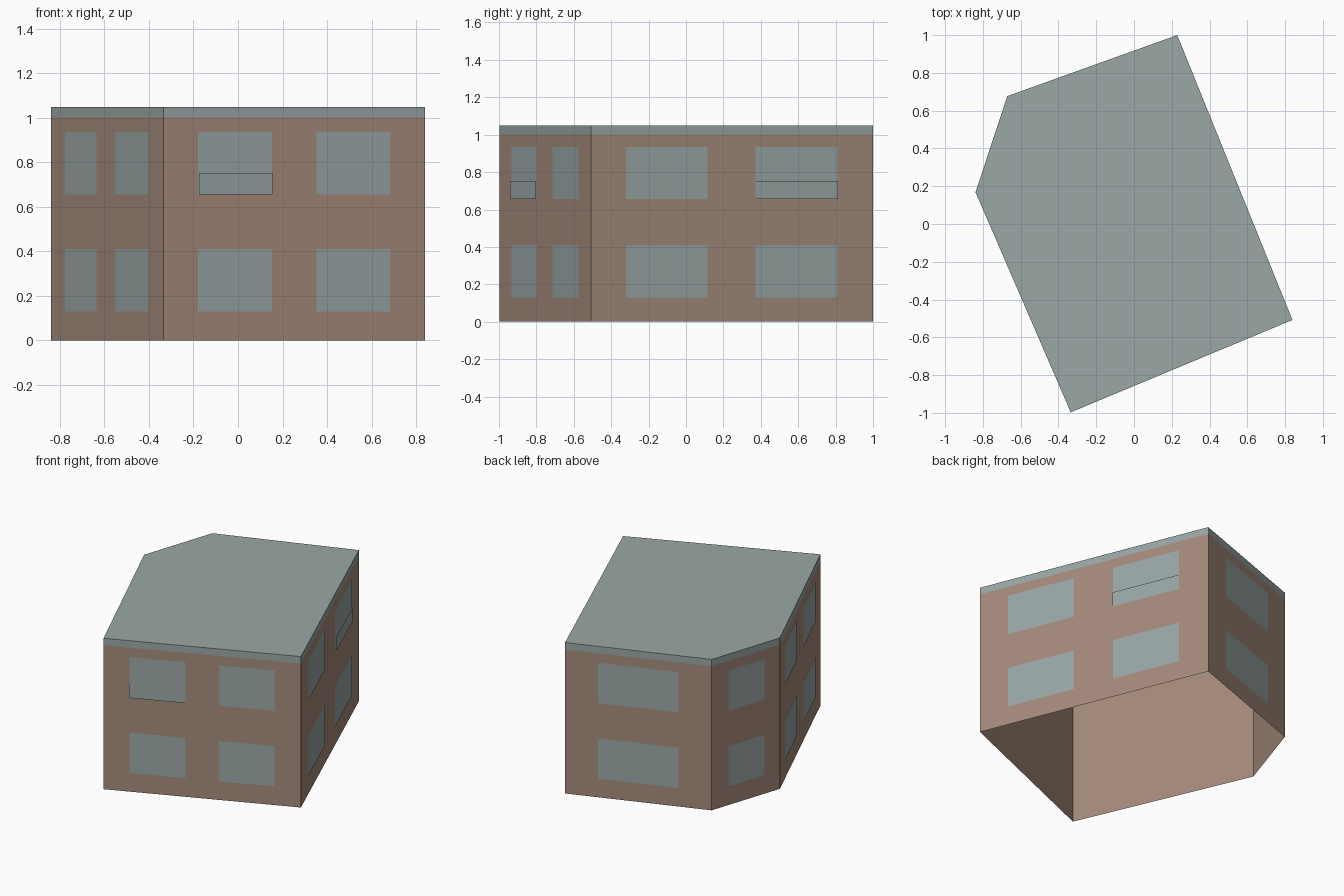
import bpy, bmesh
from mathutils import Vector

cube = bpy.data.objects.get("Cube")
if cube:
    bpy.data.objects.remove(cube, do_unlink=True)


def material(name, rgb):
    mat = bpy.data.materials.new(name)
    mat.use_nodes = True
    mat.diffuse_color = (*rgb, 1)
    mat.node_tree.nodes["Principled BSDF"].inputs["Base Color"].default_value = (*rgb, 1)
    return mat


wall_brown = material("wall brown", (0.376, 0.257, 0.198))
grey_green = material("roof and glass grey", (0.323, 0.387, 0.383))


def add_object(name, bm, mat):
    mesh = bpy.data.meshes.new(name)
    bm.to_mesh(mesh)
    bm.free()
    mesh.materials.append(mat)
    bpy.context.collection.objects.link(bpy.data.objects.new(name, mesh))


# Footprint corners, anticlockwise from the front
corners = [Vector(p) for p in ((-0.335, -0.997), (0.839, -0.508), (0.229, 1.0),
                               (-0.671, 0.677), (-0.839, 0.168))]
EAVES, TOP = 1.0, 1.048


def wall_ring(bm, z_low, z_high):
    """Open band of outward faces around the footprint; returns its upper edge."""
    low, high = [[bm.verts.new((p.x, p.y, z)) for p in corners]
                 for z in (z_low, z_high)]
    for i in range(len(corners)):
        j = (i + 1) % len(corners)
        bm.faces.new((low[i], low[j], high[j], high[i]))
    return high


# Walls, open underneath
bm = bmesh.new()
wall_ring(bm, 0, EAVES)
add_object("walls", bm, wall_brown)

# Flat roof with its edge band
bm = bmesh.new()
bm.faces.new(wall_ring(bm, EAVES, TOP))
add_object("roof", bm, grey_green)


def wall_plate(bm, wall, span, z_low, z_high, gap):
    """Flat pane standing just off a wall, spanning fractions of its length."""
    a, b = corners[wall], corners[(wall + 1) % len(corners)]
    d = (b - a).normalized()
    out = Vector((d.y, -d.x)) * gap
    p, q = (a.lerp(b, t) + out for t in span)
    bm.faces.new([bm.verts.new((v.x, v.y, z)) for v, z in
                  ((p, z_low), (q, z_low), (q, z_high), (p, z_high))])


# Window panes on two floors, each given as start and end along its wall
FRONT, RIGHT = 0, 1
windows = [
    [(0.132, 0.415), (0.585, 0.866)],
    [(0.124, 0.412), (0.583, 0.873)],
    [(0.226, 0.775)],
    [(0.245, 0.772)],
    [(0.127, 0.408), (0.574, 0.865)],
]
SILL = 0.655
bm = bmesh.new()
for wall, spans in enumerate(windows):
    for span in spans:
        wall_plate(bm, wall, span, 0.13, 0.41, 0.002)
        wall_plate(bm, wall, span, SILL, 0.935, 0.002)
add_object("windows", bm, grey_green)

# Glass guard panes across the foot of two upper windows
for name, wall, span in (("front_guard_pane", FRONT, windows[FRONT][0]),
                         ("right_guard_pane", RIGHT, windows[RIGHT][1])):
    bm = bmesh.new()
    wall_plate(bm, wall, span, SILL, 0.752, 0.01)
    add_object(name, bm, grey_green)
